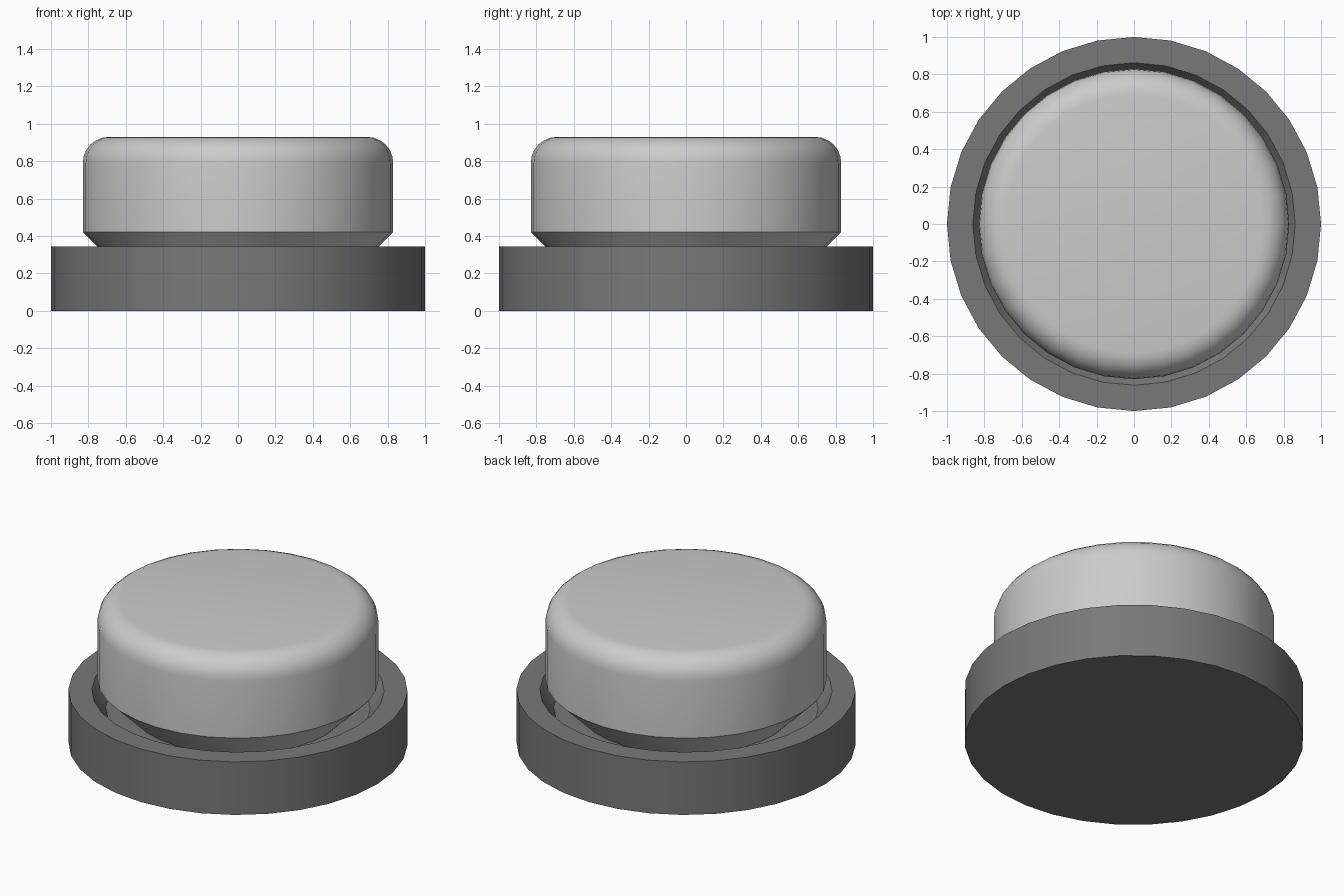
import bpy, bmesh, math

if "Cube" in bpy.data.objects:
    bpy.data.objects.remove(bpy.data.objects["Cube"])

SIDES = 32


def lathe(name, profile, angle):
    """Revolve (radius, z) points around z, capping both ends."""
    bm = bmesh.new()
    rings = []
    for r, z in profile:
        rings.append([bm.verts.new((r * math.cos(2 * math.pi * i / SIDES),
                                    r * math.sin(2 * math.pi * i / SIDES), z))
                      for i in range(SIDES)])
    for a, b in zip(rings, rings[1:]):
        for i in range(SIDES):
            j = (i + 1) % SIDES
            bm.faces.new((a[i], a[j], b[j], b[i]))
    bm.faces.new(rings[0][::-1])
    bm.faces.new(rings[-1])
    mesh = bpy.data.meshes.new(name)
    bm.to_mesh(mesh)
    bm.free()
    obj = bpy.data.objects.new(name, mesh)
    bpy.context.collection.objects.link(obj)
    bpy.ops.object.select_all(action='DESELECT')
    obj.select_set(True)
    bpy.context.view_layer.objects.active = obj
    bpy.ops.object.shade_smooth_by_angle(angle=math.radians(angle))
    return obj


# Dark base with a recessed, sloping well
base = lathe("base", [(1, 0), (1, 0.345), (0.862, 0.345), (0.78, 0.23)], 30)
dark = bpy.data.materials.new("dark_grey")
dark.diffuse_color = (0.19, 0.19, 0.19, 1)
dark.use_nodes = True
dark.node_tree.nodes["Principled BSDF"].inputs["Base Color"].default_value = dark.diffuse_color
base.data.materials.append(dark)

# Rounded push cap with an undercut bottom
corner = [(0.69 + 0.14 * math.cos(t), 0.79 + 0.14 * math.sin(t))
          for t in (math.radians(15 * k) for k in range(7))]
lathe("button", [(0.64, 0.23), (0.83, 0.42)] + corner, 35)
